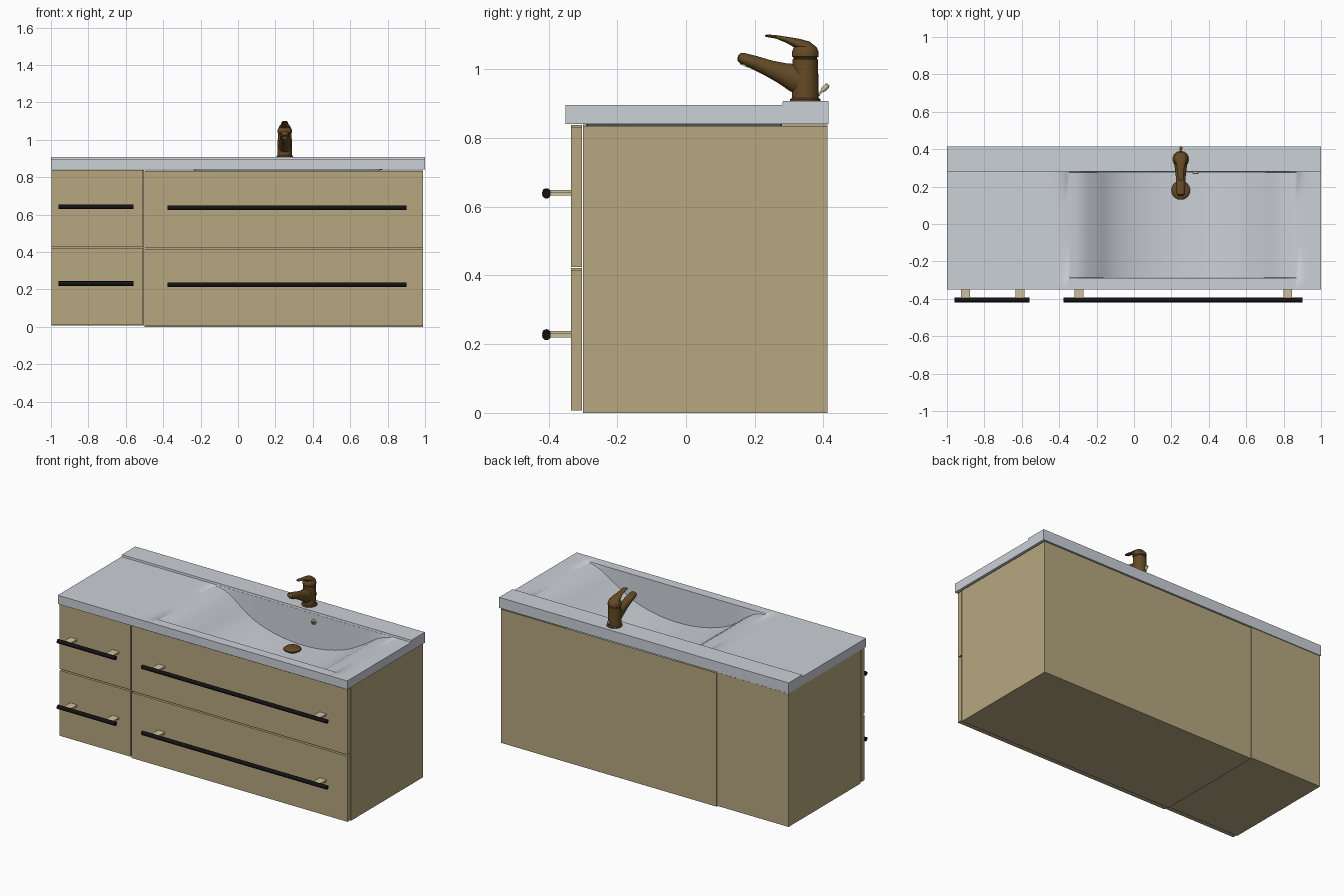
import bpy, bmesh, math
from mathutils import Vector

if "Cube" in bpy.data.objects:
    bpy.data.objects.remove(bpy.data.objects["Cube"])


def material(name, rgb):
    m = bpy.data.materials.new(name)
    m.use_nodes = True
    m.diffuse_color = (*rgb, 1)
    m.node_tree.nodes["Principled BSDF"].inputs["Base Color"].default_value = (*rgb, 1)
    return m


TAN = material("tan wood", (0.47, 0.39, 0.215))
WHITE = material("pale ceramic", (0.60, 0.635, 0.68))
BLACK = material("black metal", (0.006, 0.006, 0.006))
BRONZE = material("dark bronze", (0.125, 0.067, 0.018))
BEIGE = material("beige metal", (0.62, 0.53, 0.33))


def finish(name, bm, mat, smooth=False):
    bmesh.ops.recalc_face_normals(bm, faces=bm.faces)
    me = bpy.data.meshes.new(name)
    bm.to_mesh(me)
    bm.free()
    me.materials.append(mat)
    ob = bpy.data.objects.new(name, me)
    bpy.context.collection.objects.link(ob)
    if smooth:
        bpy.ops.object.select_all(action="DESELECT")
        ob.select_set(True)
        bpy.context.view_layer.objects.active = ob
        bpy.ops.object.shade_smooth_by_angle(angle=math.radians(35))
    return ob


def box(name, x, y, z, mat, open_top=False):
    bm = bmesh.new()
    bmesh.ops.create_cube(bm, size=1)
    for v in bm.verts:
        v.co = [r[0] if c < 0 else r[1] for c, r in zip(v.co, (x, y, z))]
    if open_top:
        top = [f for f in bm.faces if f.calc_center_median().z > z[1] - 1e-5]
        bmesh.ops.delete(bm, geom=top, context="FACES_ONLY")
    return finish(name, bm, mat)


def loft(name, x, rings, mat, sides=32):
    """Elliptical tube through (y, z, half width, half thickness) rings."""
    bm = bmesh.new()
    mid = [Vector((x, r[0], r[1])) for r in rings]
    loops = []
    for i, (_, _, wide, thick) in enumerate(rings):
        tangent = (mid[min(i + 1, len(mid) - 1)] - mid[max(i - 1, 0)]).normalized()
        side = Vector((1, 0, 0))
        up = tangent.cross(side)
        angles = [2 * math.pi * k / sides for k in range(sides)]
        loops.append([bm.verts.new(mid[i] + side * wide * math.cos(a)
                                   + up * thick * math.sin(a)) for a in angles])
    for a, b in zip(loops, loops[1:]):
        for k in range(sides):
            n = (k + 1) % sides
            bm.faces.new((a[k], a[n], b[n], b[k]))
    bm.faces.new(loops[0])
    bm.faces.new(loops[-1])
    return finish(name, bm, mat, True)


def lathe(name, x, y, profile, mat):
    return loft(name, x, [(y, z, r, r) for r, z in profile], mat)


# Cabinet carcasses, left open under the basin
box("wide_cabinet", (-0.5, 0.99), (-0.30, 0.412), (0, 0.835), TAN, True)
box("narrow_cabinet", (-0.997, -0.502), (-0.30, 0.412), (0.006, 0.839), TAN, True)

# Drawer fronts with bar handles on flat posts
columns = {
    "narrow": ((-0.997, -0.508), ((0.013, 0.421), (0.43, 0.838)),
               (-0.96, -0.56), (-0.90, -0.61), (0.231, 0.641)),
    "wide": ((-0.50, 0.99), ((0.007, 0.416), (0.425, 0.832)),
             (-0.378, 0.902), (-0.293, 0.822), (0.224, 0.636)),
}
for col, (xs, heights, bar, posts, bar_z) in columns.items():
    for level, zr, hz in zip(("lower", "upper"), heights, bar_z):
        label = f"{col}_{level}"
        box(f"{label}_drawer_front", xs, (-0.335, -0.302), zr, TAN)
        bm = bmesh.new()
        bmesh.ops.create_cone(bm, cap_ends=True, segments=20, radius1=0.0125,
                              radius2=0.0125, depth=bar[1] - bar[0])
        for v in bm.verts:
            v.co = (v.co.z + sum(bar) / 2, v.co.x - 0.406, v.co.y + hz)
        finish(f"{label}_handle_bar", bm, BLACK, True)
        for side, px in zip(("right", "left"), posts):
            box(f"{label}_{side}_handle_post", (px - 0.024, px + 0.024),
                (-0.404, -0.334), (hz - 0.004, hz + 0.007), BEIGE)

# Washbasin top: sculpted slab with a smooth trough and raised back ledge
TROUGH = [(-0.45, 0), (-0.36, 0.003), (-0.28, 0.018), (-0.21, 0.06), (-0.12, 0.127),
          (-0.02, 0.172), (0.12, 0.205), (0.27, 0.215), (0.42, 0.2), (0.56, 0.16),
          (0.68, 0.095), (0.78, 0.032), (0.86, 0.006), (0.94, 0)]


def trough_depth(x):
    for i in range(len(TROUGH) - 1):
        (x0, d0), (x1, d1) = TROUGH[i], TROUGH[i + 1]
        if x0 <= x <= x1:
            def slope(k):
                a, b = TROUGH[max(k - 1, 0)], TROUGH[min(k + 1, len(TROUGH) - 1)]
                return (b[1] - a[1]) / (b[0] - a[0])
            w, t = x1 - x0, (x - x0) / (x1 - x0)
            m0 = slope(i) * w if i else 0
            m1 = slope(i + 1) * w if i + 2 < len(TROUGH) else 0
            return ((2 * t**3 - 3 * t**2 + 1) * d0 + (t**3 - 2 * t**2 + t) * m0
                    + (3 * t**2 - 2 * t**3) * d1 + (t**3 - t**2) * m1)
    return 0


def top_height(x, y):
    if y > 0.281:
        return 0.907
    if -0.289 < y < 0.278:
        return 0.895 - max(trough_depth(x), 0)
    return 0.895


xs = [-1 + 2 * i / 100 for i in range(101)]
ys = [-0.35, -0.29, -0.286, -0.1, 0.1, 0.275, 0.279, 0.28, 0.282, 0.415]
bm = bmesh.new()
top = [[bm.verts.new((x, y, top_height(x, y))) for x in xs] for y in ys]
under = [[bm.verts.new((x, y, min(0.841, top_height(x, y) - 0.015))) for x in xs] for y in ys]
for sheet in (top, under):
    for r, s in zip(sheet, sheet[1:]):
        for k in range(len(xs) - 1):
            bm.faces.new((r[k], r[k + 1], s[k + 1], s[k]))
for j in (0, -1):
    for k in range(len(xs) - 1):
        bm.faces.new((top[j][k], top[j][k + 1], under[j][k + 1], under[j][k]))
    for k in range(len(ys) - 1):
        bm.faces.new((top[k][j], top[k + 1][j], under[k + 1][j], under[k][j]))
finish("washbasin_top", bm, WHITE, True)

# Drain cover and overflow ring
lathe("drain_cover", 0.25, 0.18, [(0.035, 0.67), (0.035, 0.688), (0.05, 0.69),
                                 (0.05, 0.696), (0.042, 0.702), (0.015, 0.705)], BRONZE)
loft("overflow_ring", 0.33, [(0.28, 0.845, 0.016, 0.016), (0.27, 0.845, 0.016, 0.016),
                             (0.268, 0.845, 0.012, 0.012)], BEIGE)
loft("overflow_hole", 0.33, [(0.27, 0.845, 0.01, 0.01), (0.266, 0.845, 0.01, 0.01)], BRONZE)

# Mixer tap
FX, FY = 0.25, 0.347
lathe("tap_body", FX, FY, [(0.045, 0.905), (0.045, 0.912), (0.039, 0.916), (0.038, 0.97),
                           (0.037, 1.028), (0.034, 1.031), (0.034, 1.034)], BRONZE)
lathe("tap_cap", FX, FY, [(0.035, 1.034), (0.039, 1.037), (0.039, 1.05), (0.033, 1.064),
                          (0.02, 1.074), (0.005, 1.078)], BRONZE)
loft("tap_spout", FX, [(0.35, 0.965, 0.036, 0.046), (0.315, 0.975, 0.034, 0.041),
                       (0.28, 0.988, 0.029, 0.031), (0.24, 1.003, 0.025, 0.024),
                       (0.20, 1.019, 0.024, 0.02), (0.165, 1.031, 0.024, 0.017),
                       (0.154, 1.035, 0.018, 0.012), (0.151, 1.036, 0.007, 0.005)], BRONZE)
loft("tap_aerator", FX, [(0.176, 1.025, 0.013, 0.013), (0.169, 1.009, 0.013, 0.013)], BEIGE)
loft("tap_lever", FX, [(0.375, 1.05, 0.025, 0.012), (0.352, 1.064, 0.032, 0.018),
                       (0.325, 1.074, 0.026, 0.015), (0.295, 1.085, 0.018, 0.009),
                       (0.262, 1.094, 0.016, 0.005), (0.238, 1.097, 0.014, 0.004),
                       (0.23, 1.097, 0.006, 0.002)], BRONZE)

# Pop-up waste rod behind the tap
loft("waste_rod", FX, [(0.375, 0.915, 0.004, 0.004), (0.395, 0.936, 0.004, 0.004),
                       (0.40, 0.941, 0.008, 0.008), (0.411, 0.952, 0.008, 0.008),
                       (0.414, 0.955, 0.004, 0.004)], BEIGE, 16)
